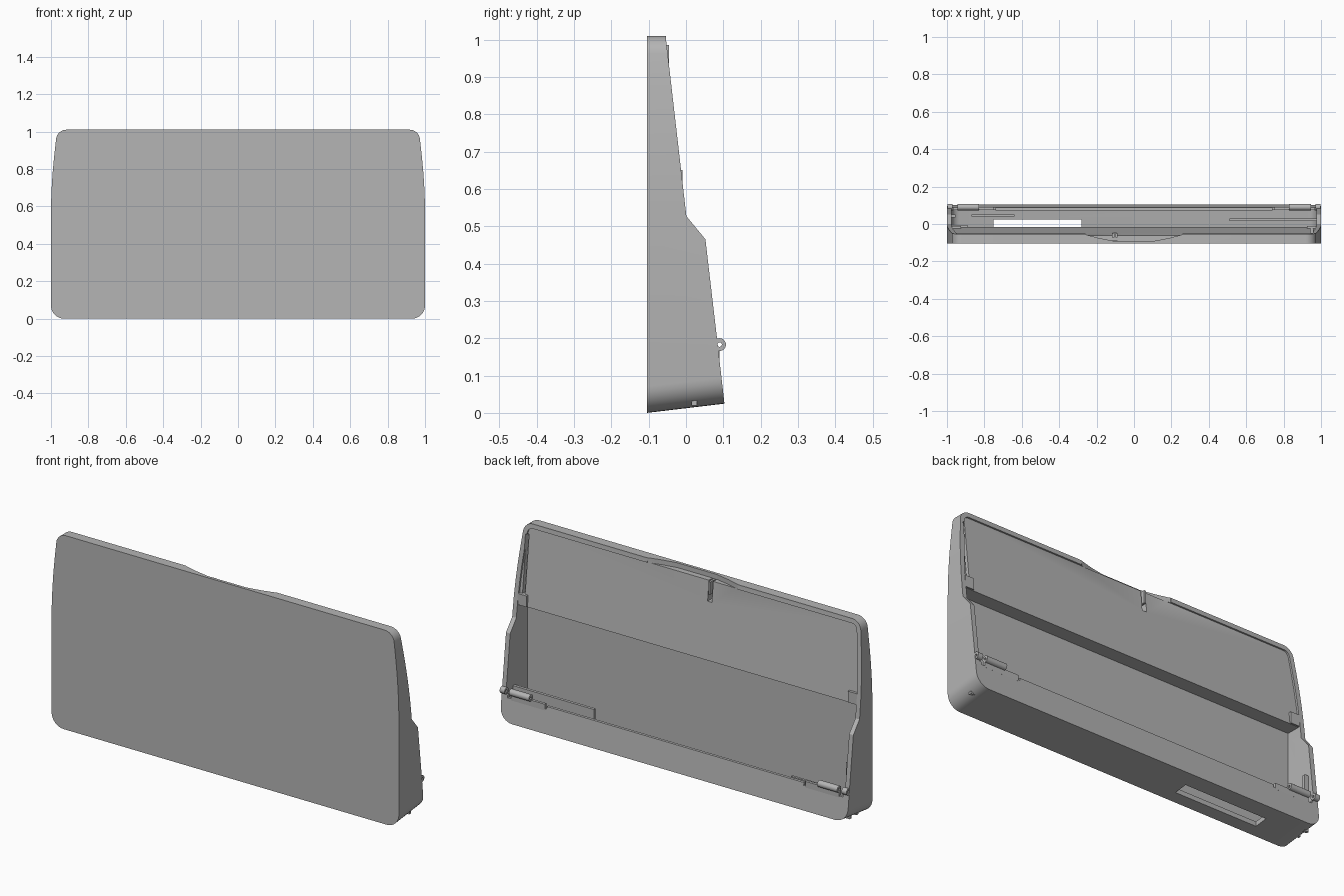
import bpy, bmesh, math
from mathutils import Vector, Matrix

cube = bpy.data.objects.get("Cube")
if cube:
    bpy.data.objects.remove(cube, do_unlink=True)

grey = bpy.data.materials.new("plain grey")
grey.use_nodes = True
grey.diffuse_color = (0.46, 0.46, 0.46, 1)
grey.node_tree.nodes["Principled BSDF"].inputs["Base Color"].default_value = (0.46, 0.46, 0.46, 1)


def finish(name, bm):
    bmesh.ops.recalc_face_normals(bm, faces=bm.faces)
    mesh = bpy.data.meshes.new(name)
    bm.to_mesh(mesh)
    bm.free()
    mesh.materials.append(grey)
    ob = bpy.data.objects.new(name, mesh)
    bpy.context.collection.objects.link(ob)
    return ob


def prism(name, points, axis, lo, hi):
    """Extrude a 2D outline along an axis: x uses (y, z), y uses (x, z), z uses (x, y)."""
    bm = bmesh.new()
    place = {"x": lambda a, b: (lo, a, b), "y": lambda a, b: (a, lo, b), "z": lambda a, b: (a, b, lo)}[axis]
    face = bm.faces.new([bm.verts.new(place(a, b)) for a, b in points])
    new = bmesh.ops.extrude_face_region(bm, geom=[face])["geom"]
    shift = Vector([(hi - lo) if c == axis else 0 for c in "xyz"])
    bmesh.ops.translate(bm, vec=shift, verts=[v for v in new if isinstance(v, bmesh.types.BMVert)])
    return finish(name, bm)


def box(name, x0, x1, y0, y1, z0, z1):
    return prism(name, [(x0, y0), (x1, y0), (x1, y1), (x0, y1)], "z", z0, z1)


def combine(ob, other, operation):
    mod = ob.modifiers.new("cut", "BOOLEAN")
    mod.operation, mod.solver, mod.object = operation, "EXACT", other
    bpy.context.view_layer.objects.active = ob
    bpy.ops.object.modifier_apply(modifier=mod.name)
    bpy.data.objects.remove(other, do_unlink=True)


def smooth(ob):
    bpy.ops.object.select_all(action="DESELECT")
    ob.select_set(True)
    bpy.context.view_layer.objects.active = ob
    bpy.ops.object.shade_smooth_by_angle(angle=math.radians(30))


def arc(cx, cz, r, start, end, n=8):
    angles = [math.radians(start + (end - start) * i / n) for i in range(n + 1)]
    return [(cx + r * math.cos(a), cz + r * math.sin(a)) for a in angles]


def body_outline(inset):
    """Front outline: rounded corners, sides bowing inward toward the top."""
    low = arc(0.93, 0.07, 0.07 - inset, -90, 0)
    bow = [(1 - inset - 0.027 * t * t, 0.55 + 0.4 * t) for t in (0, 0.2, 0.4, 0.6, 0.8)]
    high = arc(0.918, 0.955, 0.055 - inset, 8, 90)
    half = low + bow + high
    return half + [(-x, z) for x, z in reversed(half)]


def body_block(name, inset, y0, y1):
    """Outline prism whose underside rises toward the back."""
    ob = prism(name, body_outline(inset), "y", y0, y1)
    for v in ob.data.vertices:
        if v.co.z < 0.2:
            v.co.z += 0.119 * (v.co.y + 0.105)
    return ob


# Outer shell: front outline crossed with the stepped side profile
shell = body_block("shell", 0, -0.105, 0.12)
side = [(-0.2, -0.1), (0.115, -0.1), (0.103, 0.025), (0.083, 0.2), (0.052, 0.465),
        (0.001, 0.527), (-0.054, 1.005), (-0.054, 1.1), (-0.2, 1.1)]
combine(shell, prism("side_profile", side, "x", -1.2, 1.2), "INTERSECT")

# Open back: deep lower bay, ledge, and shallow recess above it
cavity = body_block("cavity", 0.024, -0.09, 0.3)
bay = [(-0.2, -0.1), (0.09, -0.1), (0.084, 0.06), (0.073, 0.162), (0.4, 0.162),
       (0.4, 0.992), (-0.061, 0.992), (-0.017, 0.59), (-0.2, 0.59)]
combine(cavity, prism("bay_profile", bay, "x", -1.2, 1.2), "INTERSECT")
combine(shell, cavity, "DIFFERENCE")

# Slot through the underside
combine(shell, box("slot", -0.75, -0.28, -0.045, 0.025, -0.1, 0.1), "DIFFERENCE")

# Thumb scoop in the top edge, latch slit and side groove
scoop = [(-0.26, -0.056), (-0.19, -0.075), (-0.11, -0.09), (0.11, -0.09),
         (0.19, -0.075), (0.26, -0.056), (0.26, 0.05), (-0.26, 0.05)]
combine(shell, prism("scoop", scoop, "z", 0.985, 1.1), "DIFFERENCE")
combine(shell, box("slit", -0.115, -0.09, -0.09, 0.05, 0.88, 1.1), "DIFFERENCE")
combine(shell, box("groove", 0.943, 0.958, -0.085, 0.0, 0.65, 0.95), "DIFFERENCE")

# Notches in the back rim beside each hinge
for s in (-1, 1):
    a, b = sorted((s * 0.74, s * 0.965))
    combine(shell, box("notch", a, b, 0.06, 0.2, 0.148, 0.3), "DIFFERENCE")
smooth(shell)

# Latch hook
box("latch_hook", -0.13, -0.065, -0.088, -0.072, 0.955, 0.98)
box("latch_stem", -0.108, -0.097, -0.088, -0.045, 0.92, 0.985)

# Ribs on the floor and a post by the side wall
box("long_rib", 0.51, 0.976, 0.015, 0.03, 0.02, 0.186)
box("short_rib", -0.87, -0.64, 0.04, 0.052, 0.02, 0.155)
box("side_post", -0.978, -0.955, 0.035, 0.05, 0.02, 0.31)
box("corner_block", -0.978, -0.89, -0.02, -0.005, 0.02, 0.1)


def tube(name, x0, x1, y, z, outer, inner):
    """Hollow barrel along x, spun from a rectangle."""
    bm = bmesh.new()
    ring = [bm.verts.new((x, y, z + r)) for x, r in
            ((x0, inner), (x1, inner), (x1, outer), (x0, outer))]
    edges = [bm.edges.new((ring[i], ring[(i + 1) % 4])) for i in range(4)]
    bmesh.ops.spin(bm, geom=ring + edges, cent=(0, y, z), axis=(1, 0, 0),
                   angle=math.tau, steps=24, use_duplicate=False)
    bmesh.ops.remove_doubles(bm, verts=bm.verts, dist=0.0001)
    ob = finish(name, bm)
    smooth(ob)


# Hinges and ledge stops on both sides
for s, label in ((1, "left"), (-1, "right")):
    span = lambda a, b: sorted((s * a, s * b))
    tube(label + "_hinge_barrel", *span(0.83, 0.945), 0.09, 0.183, 0.017, 0.006)
    tube(label + "_hinge_knuckle", *span(0.97, 0.998), 0.09, 0.183, 0.017, 0.006)
    box(label + "_hinge_leaf", *span(0.75, 0.945), 0.076, 0.09, 0.14, 0.172)
    box(label + "_ledge_stop", *span(0.925, 0.977), -0.06, -0.01, 0.592, 0.65)
